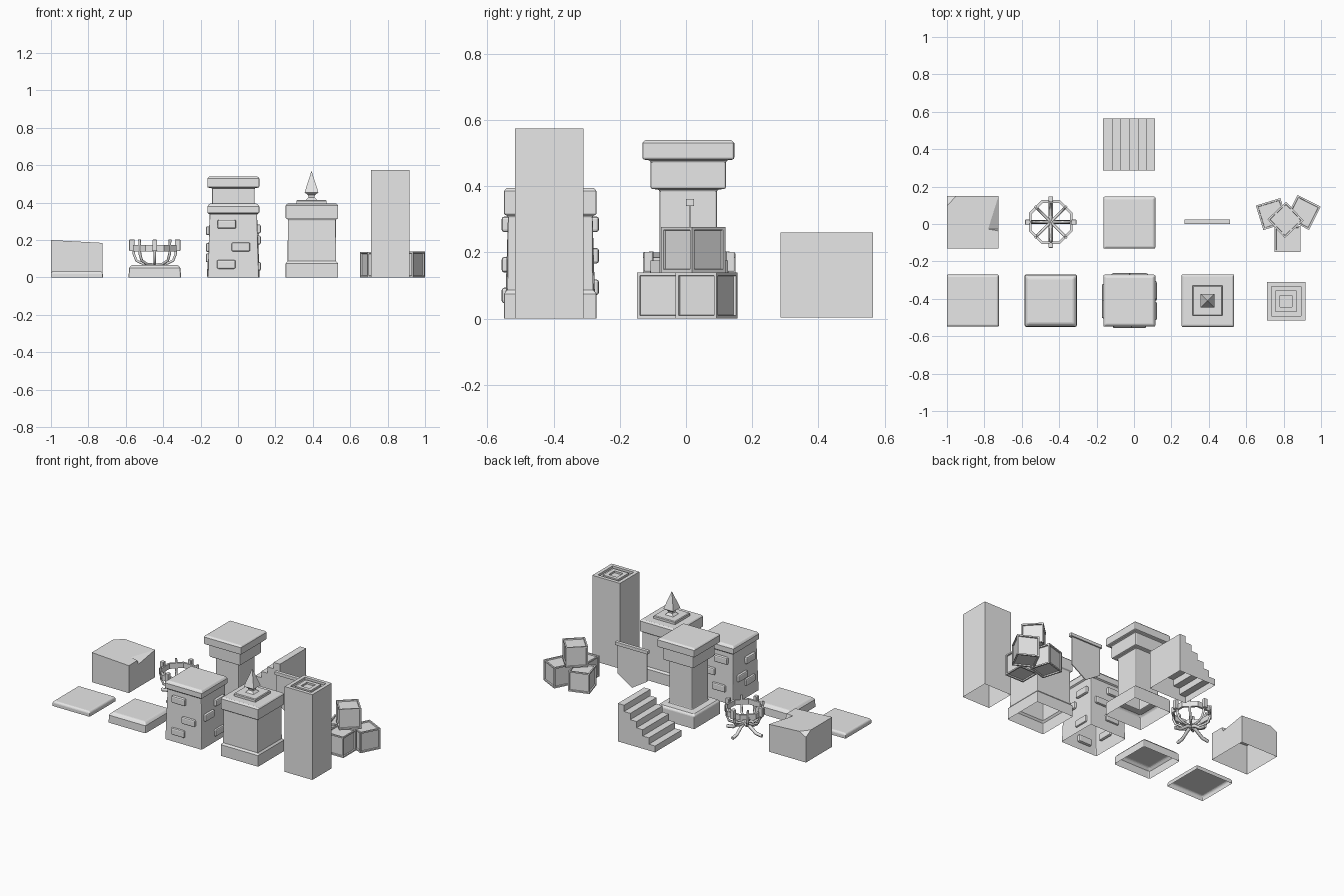
import bpy, bmesh, math
from mathutils import Matrix, Vector

old = bpy.data.objects.get("Cube")
if old:
    bpy.data.objects.remove(old, do_unlink=True)

stone = bpy.data.materials.new("plain_grey")
stone.diffuse_color = (0.8, 0.8, 0.8, 1)
stone.use_nodes = True
stone.node_tree.nodes["Principled BSDF"].inputs["Base Color"].default_value = (0.8, 0.8, 0.8, 1)


def finish(bm, name, bevel=0, recalc=True):
    """Turn a bmesh into a grey object, with optional rounded edges."""
    if recalc:
        bmesh.ops.recalc_face_normals(bm, faces=bm.faces)
    me = bpy.data.meshes.new(name)
    bm.to_mesh(me)
    bm.free()
    me.materials.append(stone)
    ob = bpy.data.objects.new(name, me)
    bpy.context.collection.objects.link(ob)
    if bevel:
        mod = ob.modifiers.new("rounding", "BEVEL")
        mod.width, mod.segments = bevel, 2
        mod.limit_method, mod.angle_limit = "ANGLE", math.radians(40)
    return ob


def tower(name, cx, cy, rings, bevel=0):
    """Loft square rings of (half width, z); closed on top, open below."""
    bm = bmesh.new()
    prev = None
    for h, z in rings:
        ring = [bm.verts.new((cx + sx * h, cy + sy * h, z))
                for sx, sy in ((-1, -1), (1, -1), (1, 1), (-1, 1))]
        if prev:
            for i in range(4):
                j = (i + 1) % 4
                bm.faces.new((prev[i], prev[j], ring[j], ring[i]))
        prev = ring
    bm.faces.new(prev)
    return finish(bm, name, bevel, recalc=False)


def box(name, center, size, turn=0, bevel=0):
    bm = bmesh.new()
    mat = (Matrix.Translation(center) @ Matrix.Rotation(turn, 4, "Z")
           @ Matrix.Diagonal((*size, 1)))
    bmesh.ops.create_cube(bm, size=1, matrix=mat)
    return finish(bm, name, bevel)


def prism(name, outline, y0, y1, open_base=False):
    """Extrude an (x, z) outline from y0 to y1."""
    bm = bmesh.new()
    front = bm.faces.new([bm.verts.new((x, y0, z)) for x, z in outline])
    out = bmesh.ops.extrude_face_region(bm, geom=[front], use_keep_orig=True)
    moved = [v for v in out["geom"] if isinstance(v, bmesh.types.BMVert)]
    bmesh.ops.translate(bm, verts=moved, vec=(0, y1 - y0, 0))
    bmesh.ops.recalc_face_normals(bm, faces=bm.faces)
    if open_base:
        low = min(z for x, z in outline) + 0.001
        base = [f for f in bm.faces if all(v.co.z < low for v in f.verts)]
        bmesh.ops.delete(bm, geom=base, context="FACES")
    return finish(bm, name, recalc=False)


def rod(name, points, radius, closed=False):
    cu = bpy.data.curves.new(name, "CURVE")
    cu.dimensions = "3D"
    cu.bevel_depth, cu.bevel_resolution = radius, 1
    cu.use_fill_caps = True
    sp = cu.splines.new("POLY")
    sp.points.add(len(points) - 1)
    for p, co in zip(sp.points, points):
        p.co = (*co, 1)
    sp.use_cyclic_u = closed
    cu.materials.append(stone)
    ob = bpy.data.objects.new(name, cu)
    bpy.context.collection.objects.link(ob)


# Floor slabs
tower("thin_slab", -0.862, -0.41, [(0.139, 0), (0.139, 0.024), (0.131, 0.033)], 0.005)
tower("thick_slab", -0.445, -0.41, [(0.14, 0), (0.138, 0.05), (0.122, 0.068)], 0.008)

# Brick pillar with a rounded cap
px, py = -0.025, -0.41
tower("brick_pillar", px, py, [(0.137, 0), (0.127, 0.34), (0.139, 0.343),
                               (0.139, 0.38), (0.128, 0.395)], 0.008)
bricks = {"front": (0, [(-0.035, 0.285), (0.04, 0.163), (-0.038, 0.07)]),
          "right": (1, [(-0.055, 0.2), (0.055, 0.26), (0.05, 0.06)]),
          "back": (2, [(0.045, 0.285), (-0.05, 0.19), (0.03, 0.095)]),
          "left": (3, [(0.045, 0.25), (-0.04, 0.16), (0.04, 0.105)])}
for side, (quarter, spots) in bricks.items():
    turn = quarter * math.pi / 2
    for i, (u, z) in enumerate(spots):
        pos = Matrix.Rotation(turn, 3, "Z") @ Vector((u, -0.132, z))
        box(f"brick_{side}_{i + 1}", pos + Vector((px, py, 0)),
            (0.1, 0.03, 0.047), turn, 0.008)

# Gate post with a spike
tower("spiked_post", 0.395, -0.41, [(0.14, 0), (0.14, 0.075), (0.13, 0.087), (0.128, 0.31),
                                    (0.14, 0.315), (0.14, 0.385), (0.132, 0.395)], 0.004)
tower("post_plinth", 0.393, -0.41, [(0.08, 0.39), (0.08, 0.41), (0.076, 0.415)])
tower("post_spike", 0.393, -0.41, [(0.034, 0.412), (0.016, 0.428), (0.018, 0.44),
                                   (0.037, 0.455), (0.001, 0.567)])

# Tall plain column with a stepped recess on top
tower("tall_column", 0.813, -0.413, [(0.103, 0), (0.103, 0.575), (0.079, 0.575), (0.079, 0.56),
                                     (0.057, 0.56), (0.057, 0.572), (0.032, 0.572),
                                     (0.032, 0.56)])

# Damaged block: sloped top, one chipped corner and a crack
bm = bmesh.new()
bmesh.ops.create_cube(bm, size=1, matrix=Matrix.Translation((-0.862, 0.01, 0.1))
                      @ Matrix.Diagonal((0.276, 0.28, 0.2, 1)))
for co, no in (((0, -0.037, 0), (0, 1, 0)), ((0, -0.027, 0), (0, 1, 0)),
               ((-0.78, 0, 0), (1, 0, 0))):
    bmesh.ops.bisect_plane(bm, geom=bm.verts[:] + bm.edges[:] + bm.faces[:],
                           plane_co=co, plane_no=no)
for v in bm.verts:
    if v.co.z > 0.1:
        v.co.z -= (v.co.x + 1) * 0.055
        if v.co.x > -0.73 and abs(v.co.y + 0.027) < 0.002:
            v.co.z -= 0.03
bmesh.ops.delete(bm, geom=[f for f in bm.faces if f.calc_center_median().z < 0.01],
                 context="FACES")
cut = bmesh.ops.bisect_plane(bm, geom=bm.verts[:] + bm.edges[:] + bm.faces[:],
                             plane_co=(-1, 0.15, 0.17), plane_no=(-0.5, 0.5, 0.9),
                             clear_outer=True)
rim = [e for e in cut["geom_cut"] if isinstance(e, bmesh.types.BMEdge)]
bmesh.ops.holes_fill(bm, edges=rim, sides=8)
bmesh.ops.triangulate(bm, faces=[f for f in bm.faces if len(f.verts) > 3])
finish(bm, "damaged_block")

# Fire basket: ribs, octagonal hoops and four feet
bx, by = -0.445, 0.01


def polar(k, r, z):
    a = k * math.pi / 4
    return (bx + r * math.cos(a), by + r * math.sin(a), z)


for k in range(8):
    rod(f"basket_rib_{k + 1}", [polar(k, r, z) for r, z in
        ((0, 0.068), (0.06, 0.072), (0.098, 0.09), (0.112, 0.125), (0.115, 0.203))], 0.0075)
bm = bmesh.new()
loops = [[bm.verts.new(polar(k + 0.5, r, z)) for k in range(8)]
         for r, z in ((0.127, 0.14), (0.127, 0.175), (0.112, 0.175), (0.112, 0.14))]
for i in range(4):
    a, b = loops[i], loops[(i + 1) % 4]
    for k in range(8):
        n = (k + 1) % 8
        bm.faces.new((a[k], a[n], b[n], b[k]))
finish(bm, "basket_hoop")
for k in range(0, 8, 2):
    rod(f"basket_foot_{k // 2 + 1}", [polar(k, r, z) for r, z in
        ((0, 0.066), (0.035, 0.055), (0.085, 0.018), (0.13, 0.011))], 0.011)
    box(f"basket_stud_{k // 2 + 1}", polar(k, 0.124, 0.172), (0.026, 0.026, 0.06),
        k * math.pi / 4, 0.003)

# Square pillar with a two-tier capital
tower("capital_pillar", -0.025, 0.007,
      [(0.139, 0), (0.139, 0.085), (0.128, 0.095), (0.087, 0.097), (0.087, 0.39),
       (0.114, 0.392), (0.114, 0.478), (0.139, 0.481), (0.139, 0.53), (0.131, 0.54)], 0.006)

# Hanging banner on a pole
box("banner_pole", (0.392, 0.012, 0.351), (0.244, 0.024, 0.022), bevel=0.002)
prism("banner_cloth", [(0.282, 0.35), (0.502, 0.35), (0.502, 0.15), (0.392, 0.08),
                       (0.282, 0.15)], 0.009, 0.015)


# Crates with recessed panels
def crate(name, x, y, z, size, degrees):
    bm = bmesh.new()
    bmesh.ops.create_cube(bm, size=size)
    faces = bm.faces[:]
    bmesh.ops.inset_individual(bm, faces=faces, thickness=0.013)
    bmesh.ops.inset_individual(bm, faces=faces, thickness=0.002, depth=-0.008)
    bmesh.ops.transform(bm, verts=bm.verts, matrix=Matrix.Translation((x, y, z + size / 2))
                        @ Matrix.Rotation(math.radians(degrees), 4, "Z"))
    finish(bm, name)


crate("crate_front", 0.82, -0.079, 0, 0.139, 0)
crate("crate_left", 0.737, 0.053, 0, 0.137, 17)
crate("crate_right", 0.905, 0.062, 0, 0.139, -27)
crate("crate_top", 0.81, 0.022, 0.14, 0.137, 43)

# Staircase climbing towards +x
count, x0, x1, z0, z1 = 6, -0.165, 0.113, 0.004, 0.26
run, rise = (x1 - x0) / count, (z1 - z0) / count
outline = [(x1, z0), (x0, z0)]
for i in range(count):
    outline += [(x0 + i * run, z0 + (i + 1) * rise), (x0 + (i + 1) * run, z0 + (i + 1) * rise)]
prism("staircase", outline, 0.285, 0.565, open_base=True)
